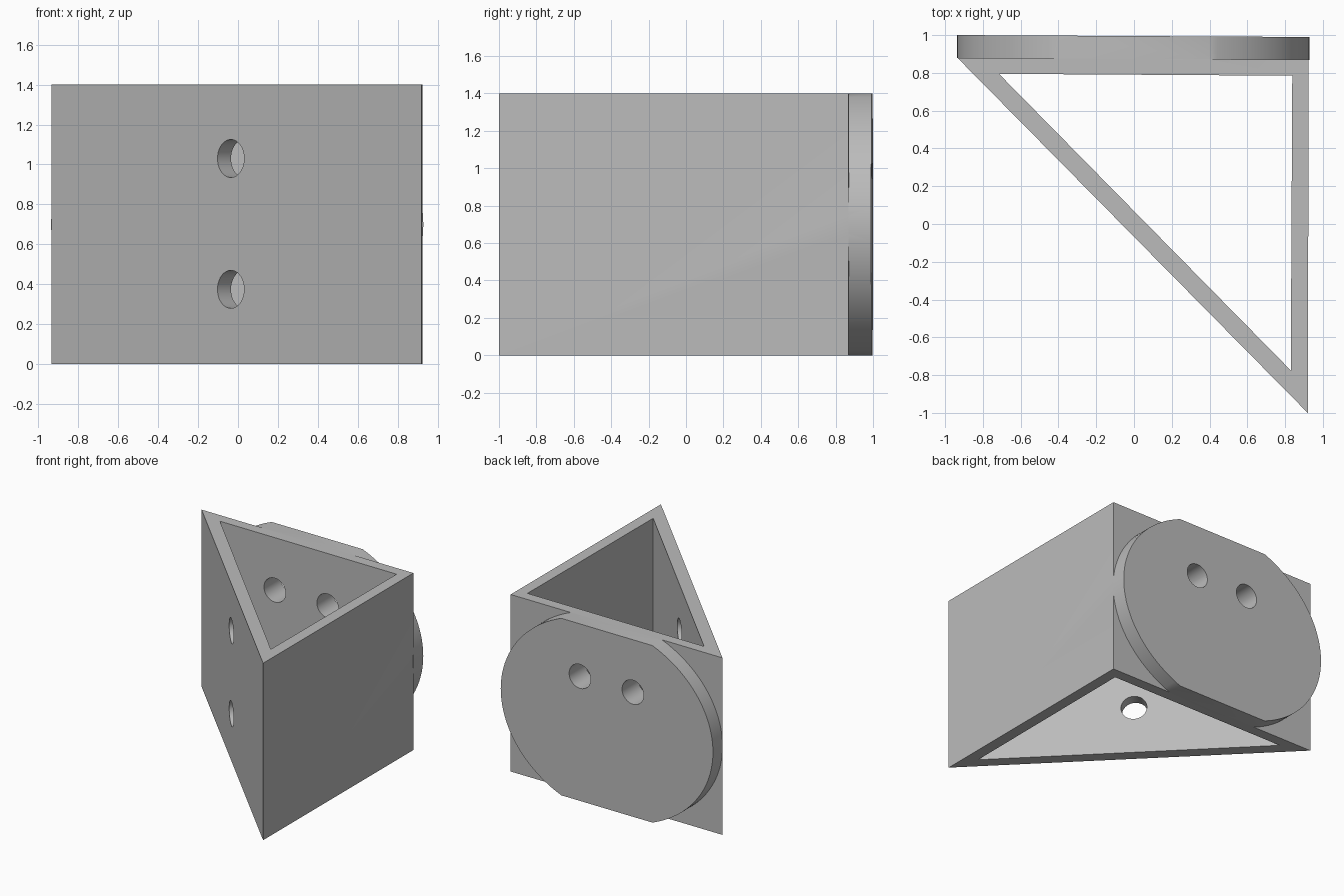
import bpy, bmesh, math
from mathutils import Vector

cube = bpy.data.objects.get("Cube")
if cube:
    bpy.data.objects.remove(cube, do_unlink=True)

HEIGHT = 1.4
TILT = -0.0054          # slight turn of the back wall
HOLE_RADIUS = 0.095

grey = bpy.data.materials.new("plain grey")
grey.use_nodes = True
color = (0.5, 0.5, 0.5, 1)
grey.diffuse_color = color
grey.node_tree.nodes["Principled BSDF"].inputs["Base Color"].default_value = color


def prism(name, points, direction):
    """Extrude a flat outline along a direction."""
    bm = bmesh.new()
    face = bm.faces.new([bm.verts.new(p) for p in points])
    new = bmesh.ops.extrude_face_region(bm, geom=[face])["geom"]
    verts = [v for v in new if isinstance(v, bmesh.types.BMVert)]
    bmesh.ops.translate(bm, verts=verts, vec=direction)
    bmesh.ops.recalc_face_normals(bm, faces=bm.faces)
    mesh = bpy.data.meshes.new(name)
    bm.to_mesh(mesh)
    bm.free()
    mesh.materials.append(grey)
    obj = bpy.data.objects.new(name, mesh)
    bpy.context.collection.objects.link(obj)
    return obj


def drill(name, centre, axis, length):
    """Round cutter centred on a wall."""
    bpy.ops.mesh.primitive_cylinder_add(vertices=48, radius=HOLE_RADIUS, depth=length, location=centre)
    obj = bpy.context.object
    obj.name = name
    obj.rotation_euler = Vector(axis).to_track_quat("Z", "Y").to_euler()
    obj.data.materials.append(grey)
    return obj


def combine(target, other, operation):
    bpy.context.view_layer.update()
    bpy.context.view_layer.objects.active = target
    mod = target.modifiers.new(operation.lower(), "BOOLEAN")
    mod.operation = operation
    mod.solver = "EXACT"
    mod.object = other
    bpy.ops.object.modifier_apply(modifier=mod.name)
    bpy.data.objects.remove(other, do_unlink=True)


# Hollow triangular sleeve
outer = [(-0.935, 0.88), (0.925, 0.87), (0.92, -1)]
inner = [(-0.715, 0.795), (0.838, 0.785), (0.83, -0.775)]
bracket = prism("triangular_bracket", [(x, y, 0) for x, y in outer], (0, 0, HEIGHT))
core = prism("core_cutter", [(x, y, -0.1) for x, y in inner], (0, 0, HEIGHT + 0.2))
combine(bracket, core, "DIFFERENCE")

# Oval back plate, trimmed flat at top and bottom
half_width, half_height = 0.932, 0.775
limit = math.asin(HEIGHT / 2 / half_height)
steps = 40
arc = [limit * (2 * i / steps - 1) for i in range(steps + 1)]
arc += [a + math.pi for a in arc]
oval = []
for a in arc:
    x = half_width * math.cos(a) - 0.004
    oval.append((x, 0.873 + TILT * x, HEIGHT / 2 + half_height * math.sin(a)))
plate = prism("back_plate", oval, (0, 0.122, 0))
combine(bracket, plate, "UNION")

# Two bolt holes through the back plate, two through the sloping wall
for side in (-1, 1):
    combine(bracket, drill("back_hole", (0.2325 * side, 0.9, 0.985), (0, 1, 0), 0.5), "DIFFERENCE")
for z in (0.375, 1.03):
    combine(bracket, drill("slope_hole", (-0.005, 0, z), (1, 1, 0), 0.4), "DIFFERENCE")

bpy.ops.object.select_all(action="DESELECT")
bracket.select_set(True)
bpy.context.view_layer.objects.active = bracket
bpy.ops.object.shade_smooth_by_angle(angle=math.radians(30))
